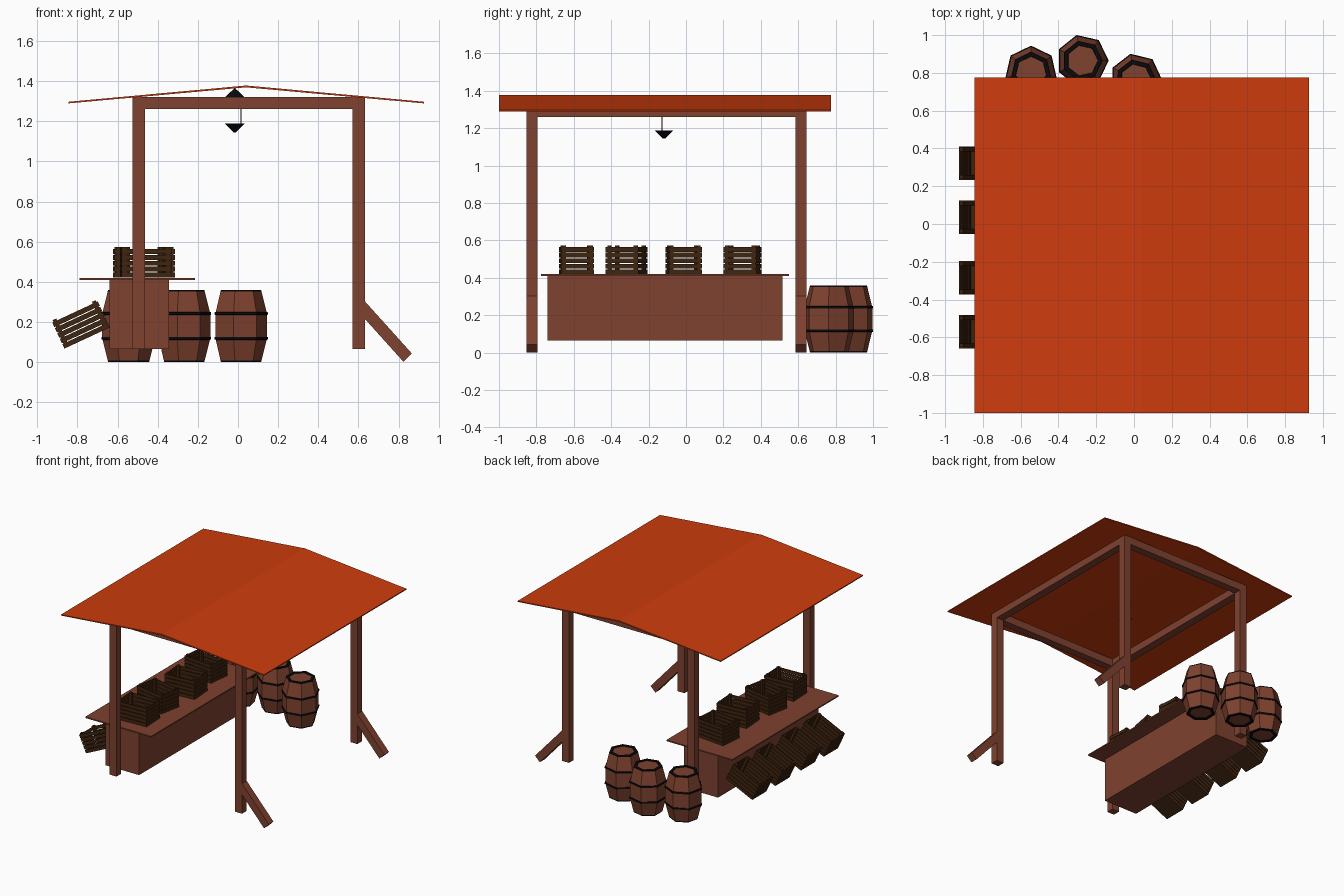
import bpy, bmesh, math
from mathutils import Matrix, Vector

if "Cube" in bpy.data.objects:
    bpy.data.objects.remove(bpy.data.objects["Cube"])


def material(name, rgb):
    m = bpy.data.materials.new(name)
    m.diffuse_color = (*rgb, 1)
    m.use_nodes = True
    m.node_tree.nodes["Principled BSDF"].inputs["Base Color"].default_value = m.diffuse_color
    return m


WOOD = material("red brown wood", (0.21, 0.054, 0.028))
CRATE = material("dark crate wood", (0.050, 0.018, 0.005))
CLOTH = material("orange roof", (0.62, 0.045, 0.004))
IRON = material("black iron", (0.003, 0.003, 0.004))


def finish(name, bm, mats, matrix=None):
    bmesh.ops.recalc_face_normals(bm, faces=bm.faces)
    me = bpy.data.meshes.new(name)
    bm.to_mesh(me)
    bm.free()
    for m in mats:
        me.materials.append(m)
    ob = bpy.data.objects.new(name, me)
    bpy.context.collection.objects.link(ob)
    if matrix:
        ob.matrix_world = matrix
    return ob


def add_box(bm, lo, hi):
    lo, hi = Vector(lo), Vector(hi)
    size = hi - lo
    mat = Matrix.Translation((lo + hi) / 2) @ Matrix.Diagonal((*size, 1))
    bmesh.ops.create_cube(bm, size=1, matrix=mat)


def box(name, lo, hi, mat):
    bm = bmesh.new()
    add_box(bm, lo, hi)
    return finish(name, bm, [mat])


def prism(name, outline, y0, y1, mat):
    """Extrude an x-z outline along y."""
    bm = bmesh.new()
    f = bm.faces.new([bm.verts.new((x, y0, z)) for x, z in outline])
    r = bmesh.ops.extrude_face_region(bm, geom=[f])
    vs = [g for g in r["geom"] if isinstance(g, bmesh.types.BMVert)]
    bmesh.ops.translate(bm, verts=vs, vec=(0, y1 - y0, 0))
    return finish(name, bm, [mat])


# Shallow gabled roof sheet
prism("roof", [(-0.845, 1.297), (0.04, 1.378), (0.927, 1.297),
               (0.927, 1.289), (0.04, 1.369), (-0.845, 1.289)], -1.0, 0.775, CLOTH)

# Posts, cross beams and slanted feet of the right posts
LX, RX = (-0.525, -0.463), (0.57, 0.632)
for side, (y0, y1) in (("front", (-0.853, -0.795)), ("back", (0.585, 0.645))):
    for hand, (x0, x1) in (("left", LX), ("right", RX)):
        box(f"{side}_{hand}_post", (x0, y0, 0.065), (x1, y1, 1.32), WOOD)
    box(f"{side}_beam", (LX[1], y0, 1.26), (RX[0], y1, 1.32), WOOD)
    prism(f"{side}_brace", [(0.632, 0.303), (0.866, 0.043), (0.824, 0.002), (0.59, 0.262)],
          y0, y1, WOOD)
for hand, (x0, x1) in (("left", LX), ("right", RX)):
    box(f"{hand}_beam", (x0, -0.795, 1.26), (x1, 0.585, 1.318), WOOD)

# Counter
box("counter_body", (-0.64, -0.74, 0.065), (-0.345, 0.515, 0.412), WOOD)
box("counter_top", (-0.79, -0.775, 0.41), (-0.215, 0.55, 0.42), WOOD)


def crate(name, matrix, length=0.25, width=0.178, h=0.148):
    """Open slatted crate centred on its own origin."""
    bm = bmesh.new()
    a, b, t, p = length / 2, width / 2, 0.007, 0.02
    add_box(bm, (-a + t, -b + t, -h / 2), (a - t, b - t, -h / 2 + 0.008))
    for sx in (-1, 1):
        for sy in (-1, 1):
            xs = sorted((sx * (a - t), sx * (a - t - p)))
            ys = sorted((sy * (b - t), sy * (b - t - p)))
            add_box(bm, (xs[0], ys[0], -h / 2), (xs[1], ys[1], h / 2 + 0.005))
    pitch = h / 5
    for i in range(5):
        z0 = -h / 2 + i * pitch
        z1 = z0 + pitch - 0.005
        for s in (-1, 1):
            ys = sorted((s * b, s * (b - t)))
            add_box(bm, (-a, ys[0], z0), (a, ys[1], z1))
            xs = sorted((s * a, s * (a - t)))
            add_box(bm, (xs[0], -b + t, z0), (xs[1], b - t, z1))
    finish(name, bm, [CRATE], matrix)


# Crates standing on the counter, each turned a little
for i, (x, y, deg) in enumerate([(-0.46, -0.585, 2.5), (-0.475, -0.318, -11),
                                 (-0.445, -0.012, 4), (-0.49, 0.302, -6)]):
    crate(f"counter_crate_{i + 1}", Matrix.Translation((x, y, 0.495))
          @ Matrix.Rotation(math.radians(deg), 4, "Z"))

# Tilted display crates leaning on the customer side
for i, y in enumerate((-0.57, -0.285, 0.035, 0.322)):
    crate(f"tilted_crate_{i + 1}", Matrix.Translation((-0.783, y, 0.187))
          @ Matrix.Rotation(math.radians(-25), 4, "Y"))


def lathe(bm, profile, n=7, mats=None):
    """Spin (radius, z) points into n flat sides, capping both ends."""
    rings = [[bm.verts.new((r * math.cos(k * math.tau / n), r * math.sin(k * math.tau / n), z))
              for k in range(n)] for r, z in profile]
    for i in range(len(rings) - 1):
        for k in range(n):
            j = (k + 1) % n
            f = bm.faces.new((rings[i][k], rings[i][j], rings[i + 1][j], rings[i + 1][k]))
            f.material_index = mats[i] if mats else 0
    bm.faces.new(rings[0])
    bm.faces.new(rings[-1])


# Seven-sided barrels with iron rims and hoops
half = [(0.082, 0.006), (0.084, 0.0), (0.105, 0.0), (0.107, 0.008), (0.133, 0.111),
        (0.139, 0.112), (0.139, 0.124), (0.135, 0.125)]
prof = half + [(r, 0.36 - z) for r, z in reversed(half)]
hm = [1, 1, 1, 0, 1, 1, 1]
for i, (x, y, deg) in enumerate([(-0.545, 0.805, 90), (-0.273, 0.865, 103), (0.01, 0.765, 102)]):
    bm = bmesh.new()
    lathe(bm, prof, 7, hm + [0] + hm[::-1])
    finish(f"barrel_{i + 1}", bm, [WOOD, IRON], Matrix.Translation((x, y, 0))
           @ Matrix.Rotation(math.radians(deg), 4, "Z"))

# Hanging lantern: cap, pointed base and thin rod
for name, pr in (("lantern_cap", [(0.047, 1.322), (0.004, 1.362)]),
                 ("lantern_base", [(0.005, 1.144), (0.049, 1.188)])):
    bm = bmesh.new()
    lathe(bm, pr, 8)
    finish(name, bm, [IRON], Matrix.Translation((-0.016, -0.118, 0)))
box("lantern_rod", (0.013, -0.13, 1.185), (0.017, -0.126, 1.325), IRON)
